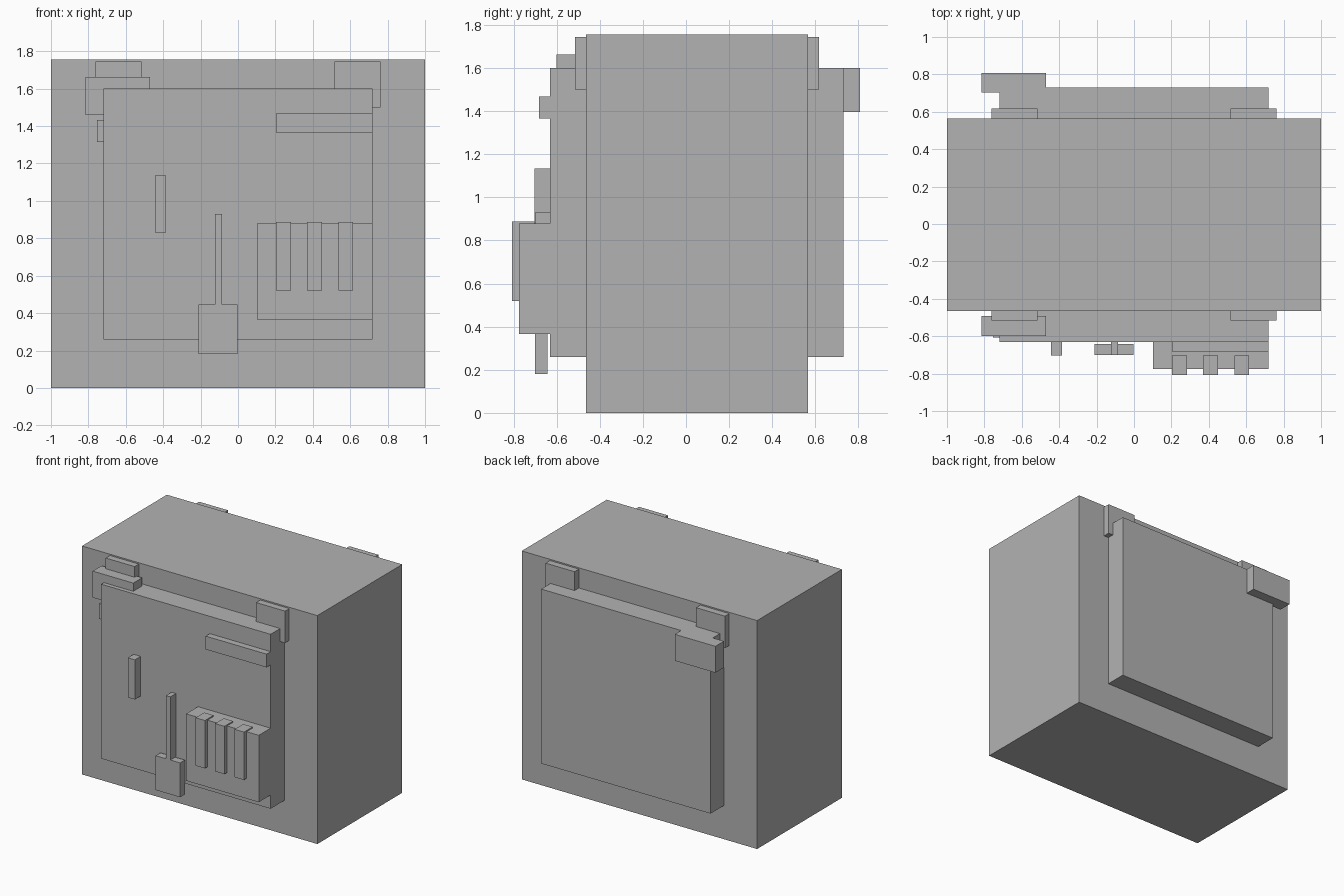
import bpy
import bmesh
from mathutils import Matrix, Vector

if "Cube" in bpy.data.objects:
    bpy.data.objects.remove(bpy.data.objects["Cube"])

grey = bpy.data.materials.new("plain grey")
grey.diffuse_color = (0.45, 0.45, 0.45, 1)
grey.use_nodes = True
grey.node_tree.nodes["Principled BSDF"].inputs["Base Color"].default_value = grey.diffuse_color


def box(name, x, y, z):
    """Axis-aligned box from (min, max) ranges."""
    lo, hi = Vector((x[0], y[0], z[0])), Vector((x[1], y[1], z[1]))
    bm = bmesh.new()
    size = Matrix.Diagonal((*(hi - lo), 1))
    bmesh.ops.create_cube(bm, size=1, matrix=size)
    mesh = bpy.data.meshes.new(name)
    bm.to_mesh(mesh)
    bm.free()
    mesh.materials.append(grey)
    obj = bpy.data.objects.new(name, mesh)
    obj.location = (lo + hi) / 2
    bpy.context.collection.objects.link(obj)
    return obj


FRONT, BACK = -0.465, 0.565      # faces of the main body
PANEL = -0.632                   # face of the front panel

# Main body with a raised panel on front and back
box("body", (-1, 1), (FRONT, BACK), (0, 1.755))
box("front_panel", (-0.72, 0.72), (PANEL, FRONT), (0.26, 1.60))
box("back_panel", (-0.72, 0.72), (BACK, 0.73), (0.26, 1.60))

# Four clips near the top edge
for side, x in (("left", (-0.763, -0.517)), ("right", (0.515, 0.761))):
    box(f"front_clip_{side}", x, (-0.516, FRONT), (1.50, 1.745))
    box(f"back_clip_{side}", x, (BACK, 0.617), (1.50, 1.745))

# Corner brackets on the left
box("front_bracket", (-0.815, -0.47), (-0.60, -0.492), (1.46, 1.663))
box("back_bracket", (-0.815, -0.47), (0.704, 0.807), (1.397, 1.60))
box("side_latch", (-0.755, -0.65), (-0.607, -0.505), (1.315, 1.433))

# Ledge and handle on the front panel
box("ledge", (0.203, 0.72), (-0.682, PANEL), (1.365, 1.467))
box("handle", (-0.445, -0.385), (-0.702, PANEL), (0.83, 1.135))

# Hanging tag and its strap
box("strap", (-0.122, -0.085), (-0.70, PANEL), (0.445, 0.93))
box("tag", (-0.21, -0.002), (-0.70, -0.642), (0.181, 0.445))

# Pouch with three upright bars
box("pouch", (0.102, 0.72), (-0.776, PANEL), (0.365, 0.879))
for i in range(3):
    x = 0.204 + i * 0.166
    box(f"pouch_bar_{i + 1}", (x, x + 0.08), (-0.807, -0.702), (0.52, 0.888))
